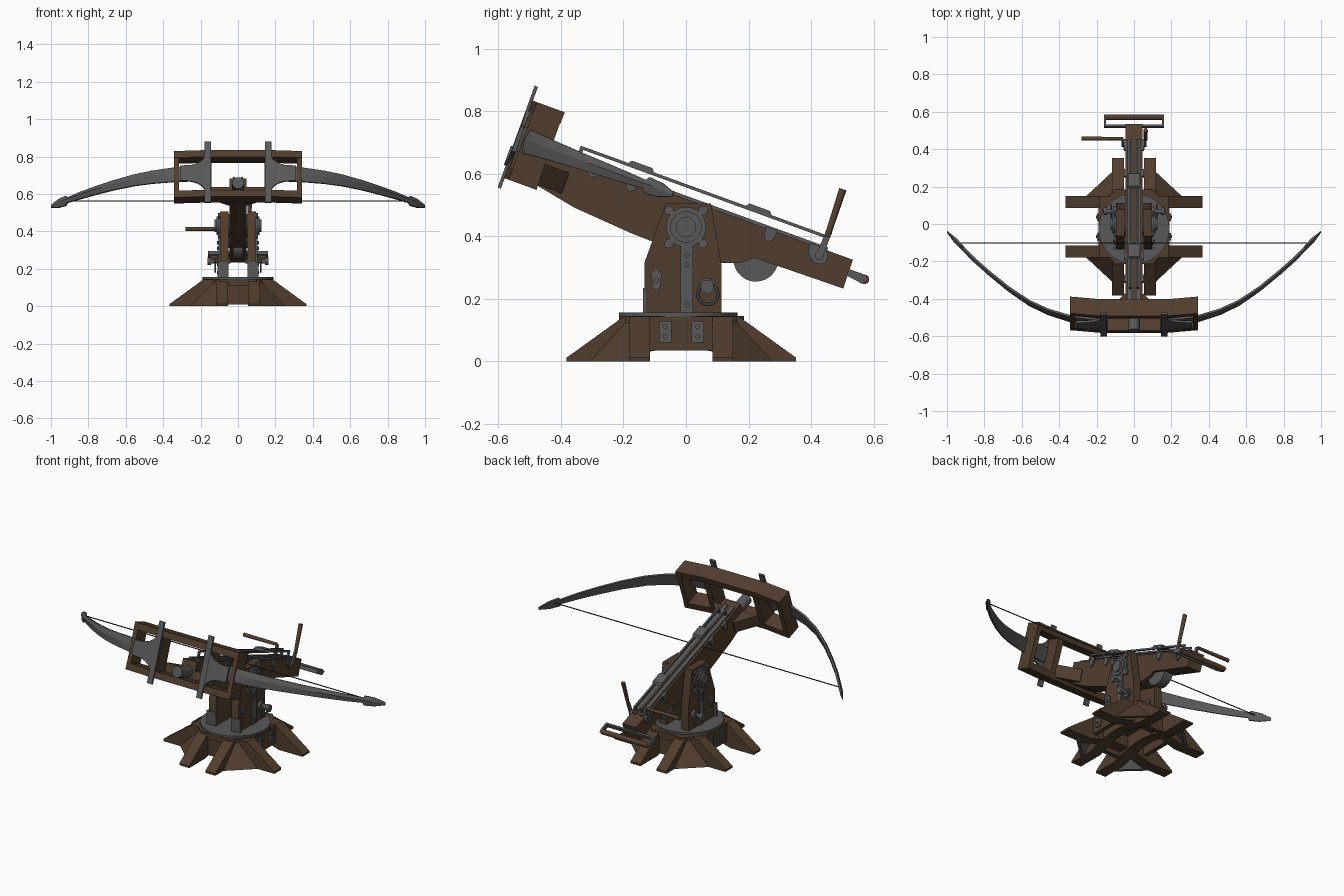
import bpy, bmesh, math
from mathutils import Vector, Matrix

if "Cube" in bpy.data.objects:
    bpy.data.objects.remove(bpy.data.objects["Cube"])

def material(name, c):
    m = bpy.data.materials.new(name)
    m.diffuse_color = (*c, 1)
    m.use_nodes = True
    m.node_tree.nodes["Principled BSDF"].inputs["Base Color"].default_value = m.diffuse_color
    return m

WOOD = material("dark wood", (0.083, 0.048, 0.027))
GRIP = material("handle wood", (0.095, 0.05, 0.028))
METAL = material("grey metal", (0.098, 0.098, 0.098))
CORD = material("cord", (0.05, 0.047, 0.042))

I = Matrix.Identity(4)
TILT = Matrix.Translation((0, 0, 0.43)) @ Matrix.Rotation(math.radians(-20), 4, 'X')
BASE = Matrix.Translation((0, -0.015, 0))

# ---- piece builders: each returns a function that adds geometry to a bmesh
def prism(pts, axis, lo, hi):
    def add(bm):
        def place(p, h):
            c = list(p)
            c.insert(axis, h)
            return bm.verts.new(c)
        a = [place(p, lo) for p in pts]
        b = [place(p, hi) for p in pts]
        bm.faces.new(a)
        bm.faces.new(b[::-1])
        n = len(pts)
        for i in range(n):
            j = (i + 1) % n
            bm.faces.new((a[i], b[i], b[j], a[j]))
    return add

def box(x0, x1, y0, y1, z0, z1):
    return prism([(x0, y0), (x1, y0), (x1, y1), (x0, y1)], 2, z0, z1)

def cyl(p, q, r, r2=None, n=20):
    def add(bm):
        a, b = Vector(p), Vector(q)
        d = b - a
        rot = d.to_track_quat('Z', 'Y').to_matrix().to_4x4()
        bmesh.ops.create_cone(bm, cap_ends=True, segments=n, radius1=r,
                              radius2=r if r2 is None else r2, depth=d.length,
                              matrix=Matrix.Translation((a + b) / 2) @ rot)
    return add

def rings(sections):
    def add(bm):
        loops = [[bm.verts.new(c) for c in s] for s in sections]
        n = len(loops[0])
        for a, b in zip(loops, loops[1:]):
            for i in range(n):
                bm.faces.new((a[i], a[(i + 1) % n], b[(i + 1) % n], b[i]))
        bm.faces.new(loops[0][::-1])
        bm.faces.new(loops[-1])
    return add

def part(name, mat, frame, pieces, mirror=False, mirror_y=False, under=None):
    bm = bmesh.new()
    for p in pieces:
        p(bm)
    for on, axis in ((mirror, 0), (mirror_y, 1)):
        if on:
            g = bmesh.ops.duplicate(bm, geom=bm.verts[:] + bm.edges[:] + bm.faces[:])
            for v in g["geom"]:
                if isinstance(v, bmesh.types.BMVert):
                    v.co[axis] *= -1
    bmesh.ops.transform(bm, matrix=frame, verts=bm.verts)
    bmesh.ops.recalc_face_normals(bm, faces=bm.faces)
    me = bpy.data.meshes.new(name)
    me.materials.append(mat)
    if under:
        me.materials.append(under)
        bm.normal_update()
        for f in bm.faces:
            f.material_index = 1 if f.normal.z < -0.3 else 0
    bm.to_mesh(me)
    bm.free()
    ob = bpy.data.objects.new(name, me)
    bpy.context.collection.objects.link(ob)
    bpy.ops.object.select_all(action='DESELECT')
    ob.select_set(True)
    bpy.context.view_layer.objects.active = ob
    bpy.ops.object.shade_smooth_by_angle(angle=math.radians(22))
    return ob

# ---- base: crossing arched beams, skirts, platform, turntable
def beam_profile(w):
    half = [(w, 0), (w, 0.012), (0.185, 0.143)]
    arch = [(0.21, 0), (0.11, 0.03), (0.04, 0.042)]
    return (half + [(-x, z) for x, z in half[::-1]]
            + [(-x, z) for x, z in arch] + arch[::-1])

part("cross_beams", WOOD, BASE, [prism(beam_profile(0.365), 1, 0.1, 0.165)], mirror_y=True)
part("long_beams", WOOD, BASE, [prism(beam_profile(0.367), 0, 0.053, 0.118)], mirror=True)
outer = [(0.17, 0.1, 0.14), (0.1, 0.18, 0.14), (0.115, 0.295, 0), (0.26, 0.16, 0)]
inner = [(x - 0.012, y - 0.012, z - 0.004 if z else 0) for x, y, z in outer]
part("corner_skirts", WOOD, BASE, [rings([outer, inner])], mirror=True, mirror_y=True, under=METAL)
octagon = [(0.185, 0.1), (0.1, 0.2), (-0.1, 0.2), (-0.185, 0.1),
           (-0.185, -0.1), (-0.1, -0.2), (0.1, -0.2), (0.185, -0.1)]
part("platform", WOOD, BASE, [prism(octagon, 2, 0.11, 0.145)])
part("platform_sides", WOOD, BASE, [box(0.165, 0.19, -0.1, 0.1, 0.035, 0.143)], mirror=True)
part("platform_ends", WOOD, BASE, [box(-0.055, 0.055, 0.165, 0.19, 0.01, 0.143)], mirror_y=True)
part("turntable", METAL, BASE, [cyl((0, -0.01, 0.142), (0, -0.01, 0.156), 0.19, n=32)])
part("base_straps", METAL, BASE,
     [box(0.188, 0.197, s * 0.052 - 0.02, s * 0.052 + 0.02, 0.06, 0.13) for s in (-1, 1)]
     + [cyl((0.19, s * 0.052, z), (0.204, s * 0.052, z), 0.008, n=8)
        for s in (-1, 1) for z in (0.08, 0.112)], mirror=True)

# ---- upright cheeks with pivot and fittings
cheek = [(-0.133, 0.155), (-0.133, 0.315), (-0.065, 0.505), (0.08, 0.505),
         (0.113, 0.31), (0.113, 0.155)]
part("cheeks", WOOD, I, [prism(cheek, 0, 0.05, 0.097)], mirror=True)
lugs = [cyl((0.09, a * 0.055, 0.43 + b * 0.053), (0.108, a * 0.055, 0.43 + b * 0.053), 0.015, n=10)
        for a in (-1, 1) for b in (-1, 1)]
part("pivots", METAL, I, [cyl((0.04, 0, 0.43), (0.106, 0, 0.43), 0.064, n=28),
                          cyl((0.1, 0, 0.43), (0.114, 0, 0.43), 0.05, n=28),
                          cyl((0.11, 0, 0.43), (0.125, 0, 0.43), 0.033, n=20)] + lugs, mirror=True)
part("cheek_straps", METAL, I, [box(0.095, 0.105, -0.017, 0.023, 0.157, 0.38)]
     + [cyl((0.1, 0.003, z), (0.112, 0.003, z), 0.009, n=8) for z in (0.18, 0.31, 0.34)], mirror=True)
hexa = [(-0.095, 0.3), (-0.112, 0.28), (-0.108, 0.24), (-0.095, 0.222), (-0.082, 0.24), (-0.078, 0.28)]
part("cheek_plates", METAL, I, [prism(hexa, 0, 0.095, 0.104),
                                cyl((0.1, -0.095, 0.26), (0.112, -0.095, 0.26), 0.009, n=8)], mirror=True)
part("cheek_foot", METAL, I, [box(0.05, 0.11, -0.137, -0.125, 0.155, 0.235)], mirror=True)
ringpts = [(0.122, 0.07 + 0.033 * math.cos(a), 0.215 + 0.033 * math.sin(a))
           for a in [i * math.tau / 14 for i in range(15)]]
part("lock_pins", METAL, I, [cyl((0.04, 0.068, 0.24), (0.155, 0.068, 0.24), 0.013, n=12),
                             cyl((0.095, 0.068, 0.24), (0.112, 0.068, 0.24), 0.026),
                             cyl((0.145, 0.068, 0.24), (0.163, 0.068, 0.24), 0.021, n=12)]
     + [cyl(a, b, 0.005, n=6) for a, b in zip(ringpts, ringpts[1:])], mirror=True)

# ---- stock (tilted frame from here on)
stock = [(-0.51, 0.084), (0.537, 0.084), (0.54, -0.013), (0.24, -0.018), (0.2, -0.05), (0.13, -0.076),
         (0.0, -0.082), (-0.154, -0.079), (-0.356, -0.064), (-0.51, -0.035)]
part("stock", WOOD, TILT, [prism(stock, 0, -0.045, 0.045)])
part("stock_flare", WOOD, TILT, [prism([(-0.05, -0.41), (-0.15, -0.51), (0.15, -0.51), (0.05, -0.41)],
                                       2, -0.035, 0.035)])
part("nose_disc", METAL, TILT, [cyl((0, -0.5, 0.02), (0, -0.615, 0.02), 0.032, n=16)])
part("slide_strips", METAL, TILT, [box(0.012, 0.034, -0.47, 0.45, 0.08, 0.094)], mirror=True)
part("side_clamps", METAL, TILT,
     [prism([(u - 0.02, 0.088), (u + 0.02, 0.088), (u + 0.015, 0.055), (u, 0.042), (u - 0.015, 0.055)],
            0, 0.04, 0.053) for u in (-0.34, -0.21, 0.26, 0.41)], mirror=True)
part("guide_rails", METAL, TILT, [box(0.016, 0.027, -0.405, 0.437, 0.119, 0.129),
                                  box(0.016, 0.027, -0.405, -0.393, 0.085, 0.125),
                                  box(0.016, 0.027, 0.425, 0.437, 0.085, 0.125)], mirror=True)
part("rail_bridges", METAL, TILT, [prism([(c - 0.045, 0.127), (c - 0.035, 0.14), (c + 0.035, 0.14),
                                          (c + 0.045, 0.127)], 0, -0.03, 0.03) for c in (-0.2, 0.2)])
part("under_wheel", METAL, TILT, [cyl((-0.028, 0.245, -0.02), (0.028, 0.245, -0.02), 0.072, n=32)])

# ---- bow frame
def bent(u0, u1):
    return [(-0.343, u0 + 0.015), (-0.18, u0), (0.18, u0), (0.343, u0 + 0.015),
            (0.343, u1 + 0.015), (0.18, u1), (-0.18, u1), (-0.343, u1 + 0.015)]
part("frame_beams", WOOD, TILT, [prism(bent(-0.6, -0.505), 2, a, b)
                                 for a, b in ((0.174, 0.212), (-0.052, -0.014))])
part("frame_posts", WOOD, TILT, [box(0.315, 0.342, -0.585, -0.492, -0.03, 0.19),
                                 box(0.142, 0.178, -0.595, -0.51, -0.03, 0.19)], mirror=True)
curve = [(0.177, 0.095), (0.19, 0.075), (0.215, 0.057), (0.25, 0.046), (0.31, 0.042)]
part("frame_straps", METAL, TILT,
     [box(0.145, 0.178, -0.609, -0.598, -0.087, 0.259),
      prism([(x, 0.08 + h) for x, h in curve] + [(x, 0.08 - h) for x, h in curve[::-1]], 1, -0.607, -0.594)],
     mirror=True)

# ---- bow limbs: x, along-stock position, half height
path = [(0.17, -0.594, 0.042), (0.345, -0.57, 0.04), (0.46, -0.532, 0.036), (0.56, -0.482, 0.032),
        (0.67, -0.403, 0.027), (0.77, -0.316, 0.023), (0.85, -0.24, 0.019), (0.915, -0.17, 0.014),
        (0.922, -0.163, 0.027), (0.96, -0.12, 0.023), (1.0, -0.075, 0.008)]
sections = []
for i, (x, u, h) in enumerate(path):
    a, b = path[max(i - 1, 0)], path[min(i + 1, len(path) - 1)]
    n = Vector((b[1] - a[1], a[0] - b[0])).normalized()
    t = 0.011 if i < 10 else 0.004
    sections.append([(min(x + n.x * k * t, 1.0), u + n.y * k * t, 0.083 + v * h)
                     for k, v in ((-0.7, 1), (0.3, 1), (1, 0.1), (0.3, -1), (-0.7, -1))])
part("bow_limbs", METAL, TILT, [rings(sections)], mirror=True)
part("bow_string", CORD, TILT, [cyl((-0.945, -0.14, 0.09), (0.945, -0.14, 0.09), 0.003, n=6)])

# ---- winch, cranks and rear handle
part("winch", METAL, TILT, [cyl((-0.065, 0.432, 0.06), (0.065, 0.432, 0.06), 0.014, n=14)]
     + [cyl((s * 0.044, 0.432, 0.06), (s * 0.056, 0.432, 0.06), 0.028) for s in (-1, 1)])
part("crank_arms", METAL, TILT, [prism([(0.42, 0.05), (0.444, 0.05), (0.444, 0.14), (0.426, 0.14)],
                                       0, 0.055, 0.066)], mirror=True)
part("upright_grip", GRIP, TILT, [cyl((0.062, 0.435, 0.125), (0.062, 0.43, 0.285), 0.0095, 0.012, n=12)])
part("side_grip", GRIP, TILT, [cyl((-0.066, 0.435, 0.14), (-0.28, 0.435, 0.14), 0.009, 0.011, n=12)])
part("rear_bracket", METAL, TILT,
     [box(-0.16, 0.16, 0.535, 0.547, 0.03, 0.052),
      prism([(0.535, 0.03), (0.535, 0.052), (0.59, 0.052), (0.607, 0.042), (0.59, 0.022)], 0, 0.15, 0.16),
      prism([(0.535, 0.03), (0.535, 0.052), (0.59, 0.052), (0.607, 0.042), (0.59, 0.022)], 0, -0.16, -0.15)])
part("rear_grip", GRIP, TILT, [cyl((-0.152, 0.594, 0.038), (0.152, 0.594, 0.038), 0.015, n=12)])
